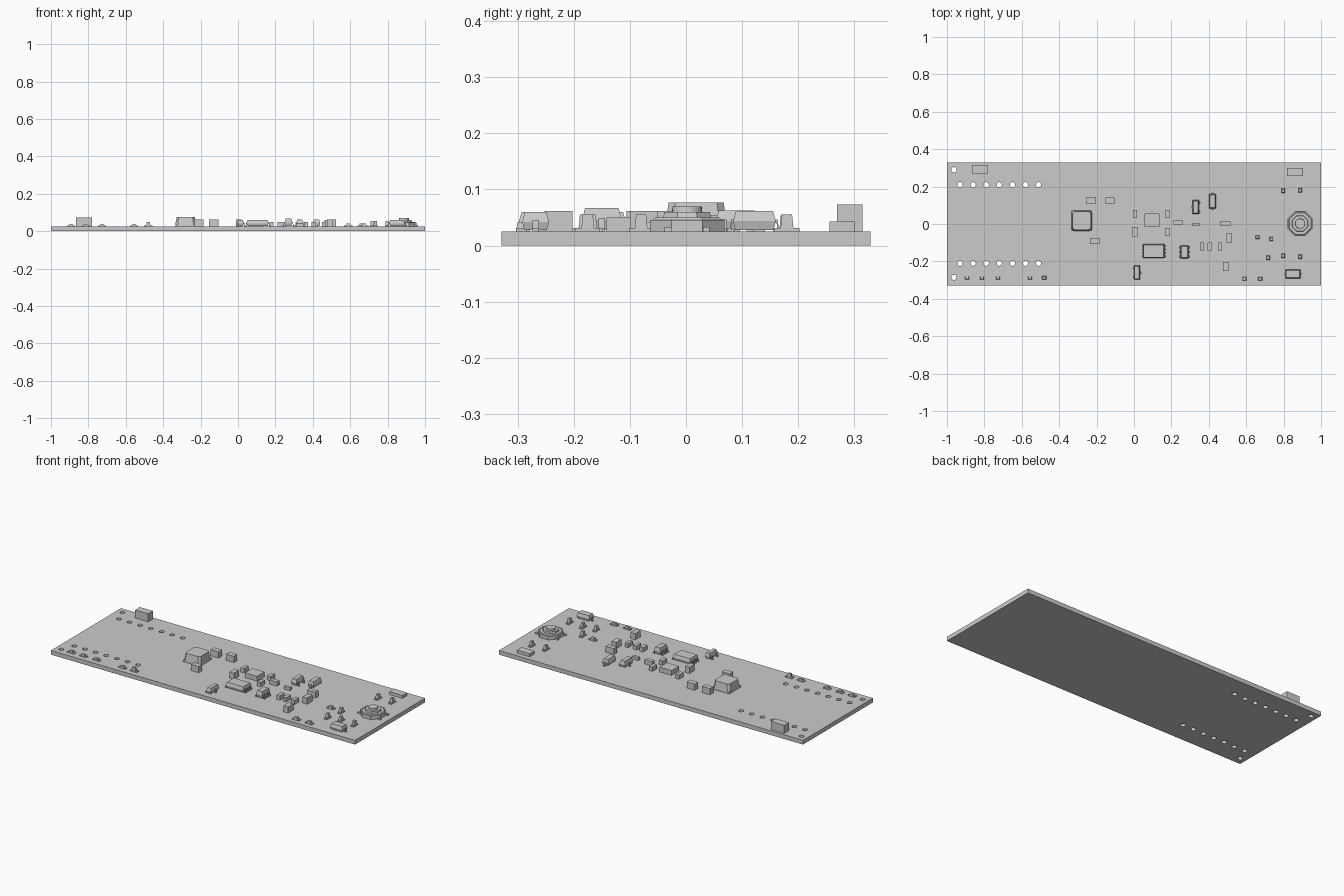
import bpy, bmesh, math
from mathutils import Matrix, Vector

if "Cube" in bpy.data.objects:
    bpy.data.objects.remove(bpy.data.objects["Cube"])

TOP = 0.025  # upper face of the board
GREY = (0.6, 0.6, 0.6, 1)
grey = bpy.data.materials.new("plain grey")
grey.use_nodes = True
grey.diffuse_color = GREY
grey.node_tree.nodes["Principled BSDF"].inputs["Base Color"].default_value = GREY


def block(bm, x, y, sx, sy, z0, z1, taper=0.0):
    """Box from z0 to z1 whose upper face is drawn in by taper on each side."""
    made = bmesh.ops.create_cube(bm, size=1)["verts"]
    for v in made:
        high = v.co.z > 0
        inset = 2 * taper if high else 0
        v.co = (x + v.co.x * (sx - inset), y + v.co.y * (sy - inset), z1 if high else z0)
    return made


def drum(bm, r0, r1, z0, z1, sides, turn=0.0):
    place = Matrix.Translation((0, 0, (z0 + z1) / 2)) @ Matrix.Rotation(turn, 4, 'Z')
    bmesh.ops.create_cone(bm, cap_ends=True, segments=sides, radius1=r0, radius2=r1,
                          depth=z1 - z0, matrix=place)


def gull_leg(bm, x, y, side, reach, width, rise):
    """Bent lead running outwards along x from the body."""
    t = 0.006
    path = [(0, rise), (reach * 0.45, rise), (reach * 0.6, t), (reach, t),
            (reach, 0), (reach * 0.4, 0), (reach * 0.3, rise - t), (0, rise - t)]
    ends = [[bm.verts.new((x + side * a, y + w, TOP + b)) for a, b in path]
            for w in (-width / 2, width / 2)]
    bm.faces.new(ends[0])
    bm.faces.new(ends[1][::-1])
    for i in range(len(path)):
        j = (i + 1) % len(path)
        bm.faces.new((ends[0][i], ends[1][i], ends[1][j], ends[0][j]))


def finish(name, bm, x=0, y=0, turn=0):
    bmesh.ops.recalc_face_normals(bm, faces=bm.faces)
    mesh = bpy.data.meshes.new(name)
    bm.to_mesh(mesh)
    bm.free()
    mesh.materials.append(grey)
    obj = bpy.data.objects.new(name, mesh)
    obj.location = (x, y, 0)
    obj.rotation_euler.z = math.radians(turn)
    bpy.context.collection.objects.link(obj)
    return obj


def chip(name, x, y, sx, sy, top):
    bm = bmesh.new()
    block(bm, 0, 0, sx, sy, TOP, top)
    finish(name, bm, x, y)


def lamp(name, x, y, turn=0, top=0.04):
    """Small light with two end pads and a tapered lens."""
    bm = bmesh.new()
    block(bm, 0, 0, 0.044, 0.02, TOP, TOP + 0.006)
    block(bm, 0, 0, 0.024, 0.02, TOP, top, 0.003)
    finish(name, bm, x, y, turn)


def package(name, x, y, sx, sy, top, left, right, turn=0, reach=0.012, width=0.012):
    """Moulded body with leads at the listed y offsets on its two sides."""
    bm = bmesh.new()
    mid = TOP + (top - TOP) * 0.5
    block(bm, 0, 0, sx - 0.008, sy - 0.008, TOP + 0.003, mid, -0.004)
    block(bm, 0, 0, sx, sy, mid, top, 0.005)
    for side, rows in ((-1, left), (1, right)):
        for row in rows:
            gull_leg(bm, side * (sx / 2 - 0.002), row, side, reach, width, mid - TOP + 0.003)
    finish(name, bm, x, y, turn)


# Board with its two rows of pin holes and two corner holes
bm = bmesh.new()
block(bm, 0, 0, 2, 0.658, 0, TOP)
board = finish("board", bm)
holes = [(-0.93 + 0.07 * i, s * 0.21) for i in range(7) for s in (-1, 1)]
holes += [(-0.963, 0.29), (-0.963, -0.285)]
bm = bmesh.new()
for x, y in holes:
    bmesh.ops.create_cone(bm, cap_ends=True, segments=20, radius1=0.014, radius2=0.014,
                          depth=0.2, matrix=Matrix.Translation((x, y, 0)))
cutter = finish("hole_cutter", bm)
cutter.hide_render = True
cut = board.modifiers.new("holes", 'BOOLEAN')
cut.object = cutter
cut.solver = 'EXACT'
drilled = bpy.data.meshes.new_from_object(
    board.evaluated_get(bpy.context.evaluated_depsgraph_get()))
board.modifiers.clear()
board.data = drilled
bpy.data.objects.remove(cutter)

# Plain block parts
chip("edge_connector", -0.823, 0.292, 0.086, 0.045, 0.073)
chip("power_coil", 0.86, 0.278, 0.085, 0.045, 0.043)
chip("square_sensor", 0.095, 0.022, 0.08, 0.07, 0.054)
for i, (x, y) in enumerate([(-0.23, 0.125), (-0.13, 0.125), (-0.21, -0.09)]):
    chip(f"large_capacitor_{i}", x, y, 0.052, 0.032, 0.062)
for i, (x, y) in enumerate([(0.51, -0.075), (0.49, -0.227), (0.005, -0.042)]):
    chip(f"upright_capacitor_{i}", x, y, 0.03, 0.05, 0.062)
chip("side_capacitor", 0.49, 0.003, 0.054, 0.028, 0.06)
for i, (x, y) in enumerate([(0.005, 0.053), (0.18, 0.053), (0.18, -0.042),
                            (0.363, -0.12), (0.405, -0.12), (0.46, -0.12)]):
    chip(f"resistor_{i}", x, y, 0.022, 0.043, 0.05)
chip("flat_resistor_0", 0.235, 0.007, 0.048, 0.024, 0.05)
chip("flat_resistor_1", 0.33, -0.003, 0.04, 0.018, 0.042)

# Indicator lights
for i, x in enumerate([-0.893, -0.813, -0.727, -0.556, -0.48]):
    lamp(f"front_light_{i}", x, -0.288, 0, 0.05 if i == 4 else 0.038)
for i, (x, y) in enumerate([(0.59, -0.293), (0.675, -0.293), (0.66, -0.07)]):
    lamp(f"low_light_{i}", x, y, 0, 0.042)
for i, (x, y) in enumerate([(0.735, -0.08), (0.717, -0.18), (0.797, -0.17),
                            (0.888, -0.175), (0.797, 0.178), (0.888, 0.18)]):
    lamp(f"upright_light_{i}", x, y, 90, 0.055)

# Moulded packages with leads
rows = [-0.027, -0.009, 0.009, 0.027]
package("main_chip", 0.105, -0.145, 0.116, 0.076, 0.06, rows, rows, width=0.008)
package("six_lead_chip", 0.27, -0.15, 0.042, 0.07, 0.067,
        [-0.024, 0, 0.024], [-0.024, 0, 0.024])
package("transistor_rear", 0.33, 0.09, 0.036, 0.074, 0.063, [0], [-0.024, 0.024])
package("transistor_front", 0.015, -0.26, 0.032, 0.076, 0.06, [-0.024, 0.024], [0])
package("diode_rear", 0.42, 0.122, 0.076, 0.038, 0.062, [0], [0], 90)
package("diode_front", 0.85, -0.268, 0.082, 0.048, 0.06, [0], [0])

# Tall square crystal with clipped corners
bm = bmesh.new()
block(bm, 0, 0, 0.11, 0.11, TOP, 0.034)
body = block(bm, 0, 0, 0.11, 0.11, 0.034, 0.077, 0.006)
upright = [e for e in bm.edges if e.verts[0] in body and e.verts[1] in body
           and abs(e.verts[0].co.z - e.verts[1].co.z) > 0.01]
bmesh.ops.bevel(bm, geom=upright, offset=0.012, segments=1, affect='EDGES')
finish("crystal", bm, -0.28, 0.018)

# Octagonal push button with stepped rim, round cap and four feet
bm = bmesh.new()
eighth = math.pi / 8
drum(bm, 0.072, 0.072, TOP, 0.046, 8, eighth)
drum(bm, 0.066, 0.062, 0.046, 0.05, 8, eighth)
drum(bm, 0.046, 0.044, 0.05, 0.06, 8, eighth)
drum(bm, 0.027, 0.026, 0.06, 0.07, 24)
for sx in (-1, 1):
    for sy in (-1, 1):
        block(bm, sx * 0.066, sy * 0.034, 0.018, 0.012, TOP, 0.033)
finish("push_button", bm, 0.888, 0.002)
